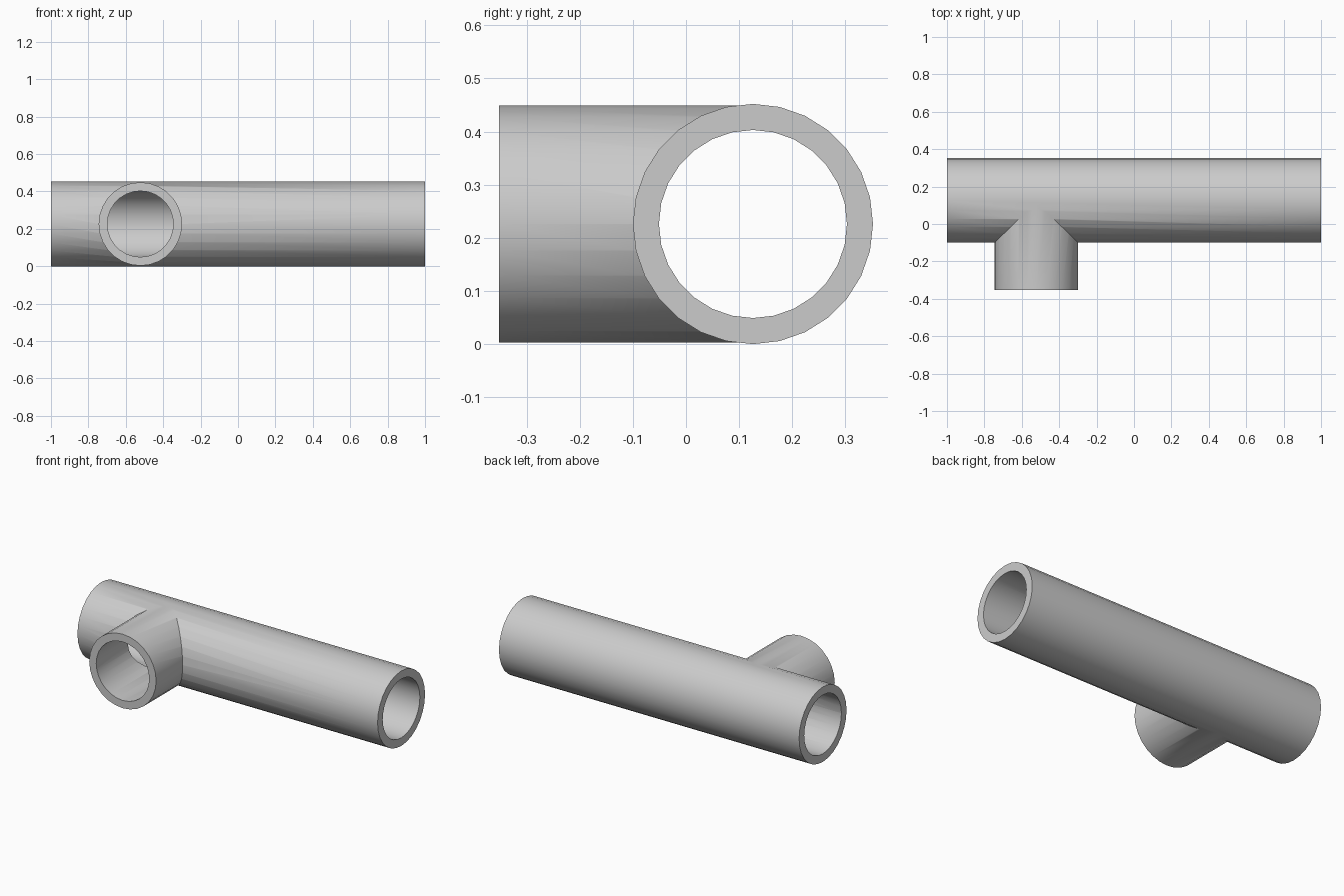
import bpy
from math import radians
from mathutils import Matrix

cube = bpy.data.objects.get("Cube")
if cube:
    bpy.data.objects.remove(cube, do_unlink=True)

SIDES = 28
AXIS_Y, AXIS_Z = 0.126, 0.226    # centre line of the main pipe
BRANCH_X = -0.522
OUTER, BORE = 0.226, 0.177

grey = bpy.data.materials.new("plain grey")
grey.use_nodes = True
colour = (0.6, 0.6, 0.6, 1)
grey.diffuse_color = colour
grey.node_tree.nodes["Principled BSDF"].inputs["Base Color"].default_value = colour


def rod(name, radius, length, centre, axis):
    """Cylinder along x or y, with its transform baked into the mesh."""
    bpy.ops.mesh.primitive_cylinder_add(vertices=SIDES, radius=radius, depth=length)
    ob = bpy.context.object
    ob.name = name
    turn = Matrix.Rotation(radians(90), 4, "Y" if axis == "x" else "X")
    ob.data.transform(Matrix.Translation(centre) @ turn)
    ob.data.materials.append(grey)
    return ob


def combine(target, other, operation):
    mod = target.modifiers.new(operation.lower(), "BOOLEAN")
    mod.operation = operation
    mod.solver = "EXACT"
    mod.object = other
    bpy.context.view_layer.objects.active = target
    bpy.ops.object.modifier_apply(modifier=mod.name)
    bpy.data.objects.remove(other, do_unlink=True)


def branch_rod(name, radius, front, back):
    return rod(name, radius, back - front, (BRANCH_X, (front + back) / 2, AXIS_Z), "y")


# Outer walls: long pipe and slightly slimmer side branch
pipe = rod("tee_pipe", OUTER, 2, (0, AXIS_Y, AXIS_Z), "x")
branch = branch_rod("branch", OUTER - 0.003, -0.352, AXIS_Y)
combine(pipe, branch, "UNION")

# Bores joined inside the tee
bore = rod("main_bore", BORE, 2.2, (0, AXIS_Y, AXIS_Z), "x")
combine(bore, branch_rod("branch_bore", BORE - 0.0005, -0.5, AXIS_Y), "UNION")
combine(pipe, bore, "DIFFERENCE")

# Smooth walls with crisp rims
bpy.ops.object.select_all(action="DESELECT")
pipe.select_set(True)
bpy.context.view_layer.objects.active = pipe
bpy.ops.object.shade_smooth_by_angle(angle=radians(35))
